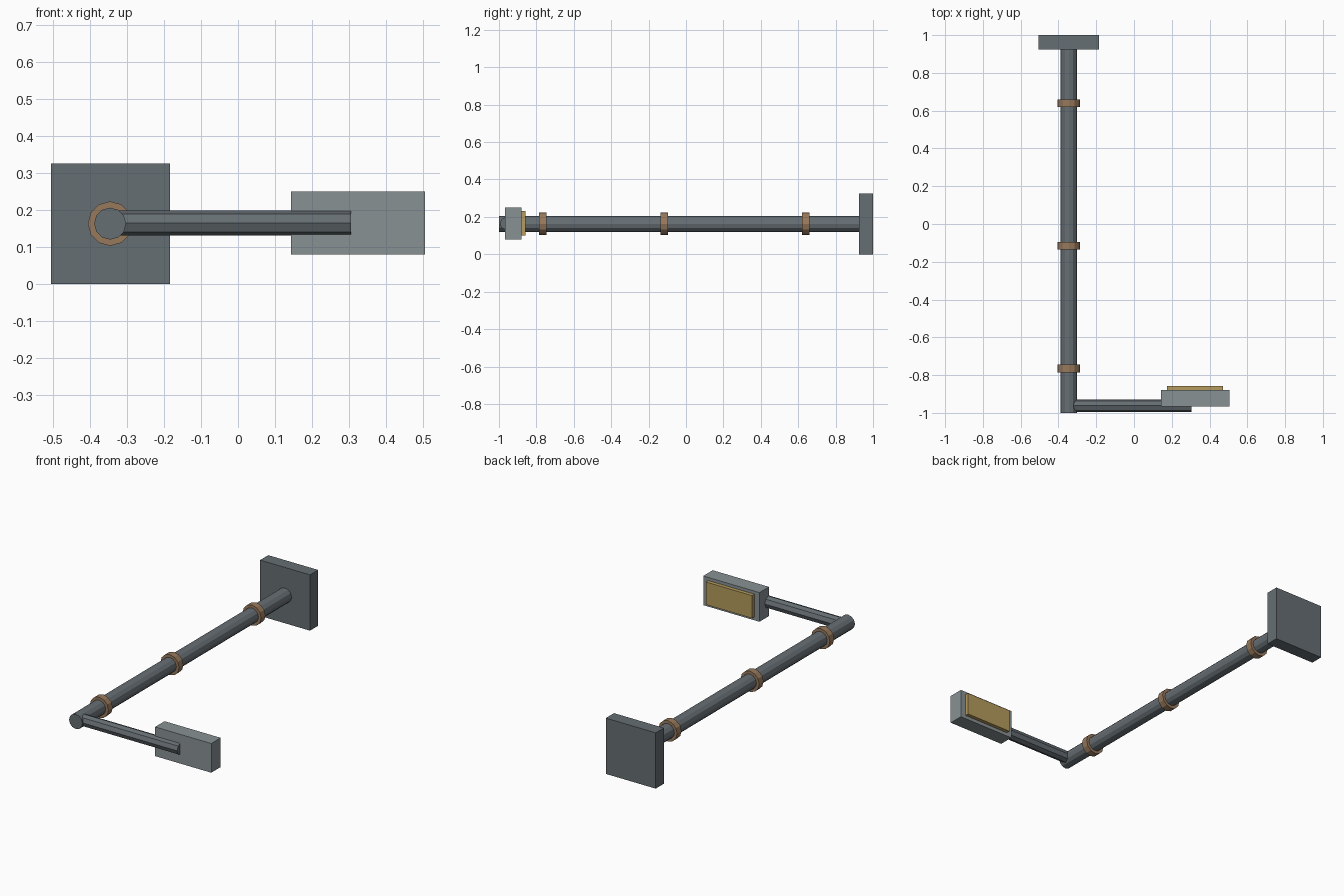
import bpy
import math

cube = bpy.data.objects.get("Cube")
if cube:
    bpy.data.objects.remove(cube, do_unlink=True)


def material(name, rgb):
    mat = bpy.data.materials.new(name)
    mat.use_nodes = True
    mat.diffuse_color = (*rgb, 1)
    mat.node_tree.nodes["Principled BSDF"].inputs["Base Color"].default_value = (*rgb, 1)
    return mat


dark_steel = material("dark_steel", (0.133, 0.156, 0.171))
light_steel = material("light_steel", (0.25, 0.283, 0.296))
copper = material("copper", (0.31, 0.19, 0.107))
amber = material("amber_glass", (0.46, 0.33, 0.11))


def finish(name, mat):
    obj = bpy.context.object
    obj.name = name
    obj.data.name = name
    obj.data.materials.append(mat)
    return obj


def box(name, low, high, mat):
    """Box spanning two opposite corners."""
    centre = [(a + b) / 2 for a, b in zip(low, high)]
    bpy.ops.mesh.primitive_cube_add(size=1, location=centre)
    bpy.context.object.scale = [b - a for a, b in zip(low, high)]
    bpy.ops.object.transform_apply(location=False, rotation=False, scale=True)
    return finish(name, mat)


def rod(name, centre, radius, length, axis, sides, mat):
    """Faceted cylinder lying along the x or y axis."""
    turn = (0, math.pi / 2, 0) if axis == "x" else (math.pi / 2, 0, 0)
    bpy.ops.mesh.primitive_cylinder_add(vertices=sides, radius=radius, depth=length,
                                        location=centre, rotation=turn)
    return finish(name, mat)


POLE_X, AXIS_Z = -0.345, 0.163

# Base plate and long pole
box("base_plate", (-0.505, 0.925, 0), (-0.184, 1, 0.325), dark_steel)
rod("pole", (POLE_X, -0.02, AXIS_Z), 0.043, 1.96, "y", 12, dark_steel)

# Collars around the pole
for place, y in (("lower", 0.64), ("middle", -0.115), ("upper", -0.765)):
    rod(place + "_collar", (POLE_X, y, AXIS_Z), 0.06, 0.04, "y", 12, copper)

# Side arm running in front of the lamp head
rod("side_arm", (-0.01, -0.962, 0.165), 0.034, 0.63, "x", 8, dark_steel)

# Lamp head with its glowing panel
box("lamp_head", (0.143, -0.967, 0.08), (0.505, -0.88, 0.25), light_steel)
box("lamp_panel", (0.175, -0.885, 0.1), (0.472, -0.858, 0.232), amber)
